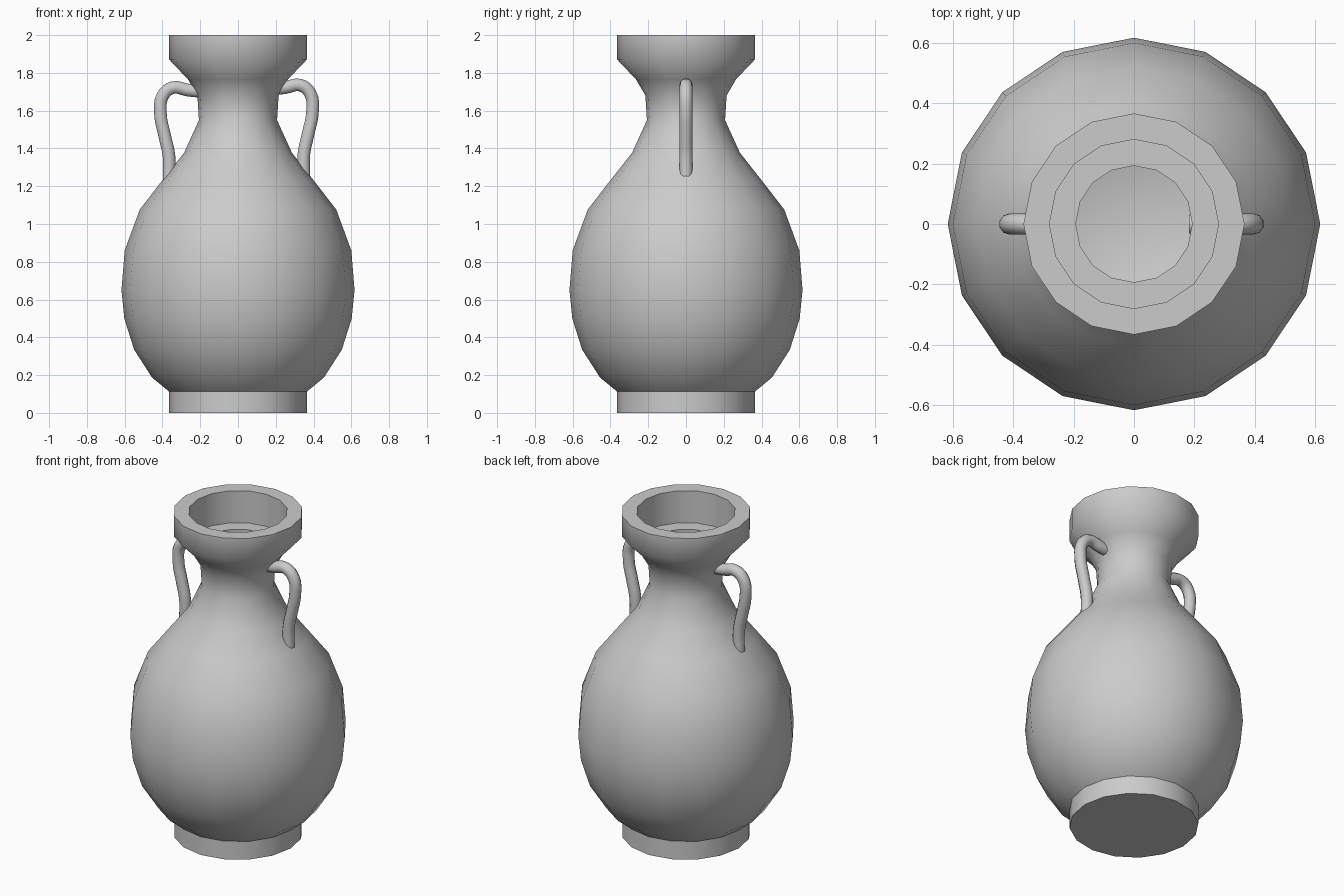
import bpy, bmesh, math

if "Cube" in bpy.data.objects:
    bpy.data.objects.remove(bpy.data.objects["Cube"])

SIDES = 16

# Vase wall: up the outside, over the rim, down the hollow inside
profile = [
    (0.365, 0.0), (0.365, 0.113), (0.455, 0.187), (0.55, 0.335),
    (0.602, 0.50), (0.617, 0.65), (0.60, 0.86), (0.52, 1.077),
    (0.395, 1.238), (0.285, 1.378), (0.207, 1.55), (0.215, 1.68),
    (0.265, 1.766), (0.366, 1.872), (0.366, 2.0),
    (0.28, 2.0), (0.28, 1.80), (0.193, 1.80), (0.193, 1.55),
    (0.26, 1.378), (0.36, 1.238), (0.48, 1.077), (0.56, 0.86),
    (0.577, 0.65), (0.51, 0.335), (0.42, 0.187), (0.33, 0.113),
]


def revolve(name, points):
    bm = bmesh.new()
    rings = []
    for r, z in points:
        rings.append([bm.verts.new((r * math.cos(2 * math.pi * i / SIDES),
                                    r * math.sin(2 * math.pi * i / SIDES), z))
                      for i in range(SIDES)])
    for a, b in zip(rings, rings[1:]):
        for i in range(SIDES):
            j = (i + 1) % SIDES
            bm.faces.new((a[i], a[j], b[j], b[i]))
    # Underside and inner floor
    bm.faces.new(list(reversed(rings[0])))
    bm.faces.new(rings[-1])
    mesh = bpy.data.meshes.new(name)
    bm.to_mesh(mesh)
    bm.free()
    obj = bpy.data.objects.new(name, mesh)
    bpy.context.collection.objects.link(obj)
    return obj


def smooth(obj, degrees):
    bpy.ops.object.select_all(action='DESELECT')
    obj.select_set(True)
    bpy.context.view_layer.objects.active = obj
    bpy.ops.object.shade_smooth_by_angle(angle=math.radians(degrees))


def handle(name, side, dx, dz):
    path = [(0.185, 1.715), (0.25, 1.722), (0.33, 1.735), (0.383, 1.69),
            (0.394, 1.59), (0.372, 1.48), (0.349, 1.37), (0.349, 1.24)]
    curve = bpy.data.curves.new(name, 'CURVE')
    curve.dimensions = '3D'
    curve.bevel_depth = 0.035
    curve.bevel_resolution = 3
    curve.resolution_u = 4
    curve.use_fill_caps = True
    spline = curve.splines.new('BEZIER')
    spline.bezier_points.add(len(path) - 1)
    for p, (x, z) in zip(spline.bezier_points, path):
        p.co = (side * (x + dx), 0, z + dz)
        p.handle_left_type = p.handle_right_type = 'AUTO'
    obj = bpy.data.objects.new(name, curve)
    bpy.context.collection.objects.link(obj)
    bpy.ops.object.select_all(action='DESELECT')
    obj.select_set(True)
    bpy.context.view_layer.objects.active = obj
    bpy.ops.object.convert(target='MESH')
    smooth(bpy.context.object, 45)


smooth(revolve("vase_body", profile), 45)

# Two side handles, the left one set slightly further out and lower
handle("right_handle", 1, 0.0, 0.0)
handle("left_handle", -1, 0.016, -0.013)
